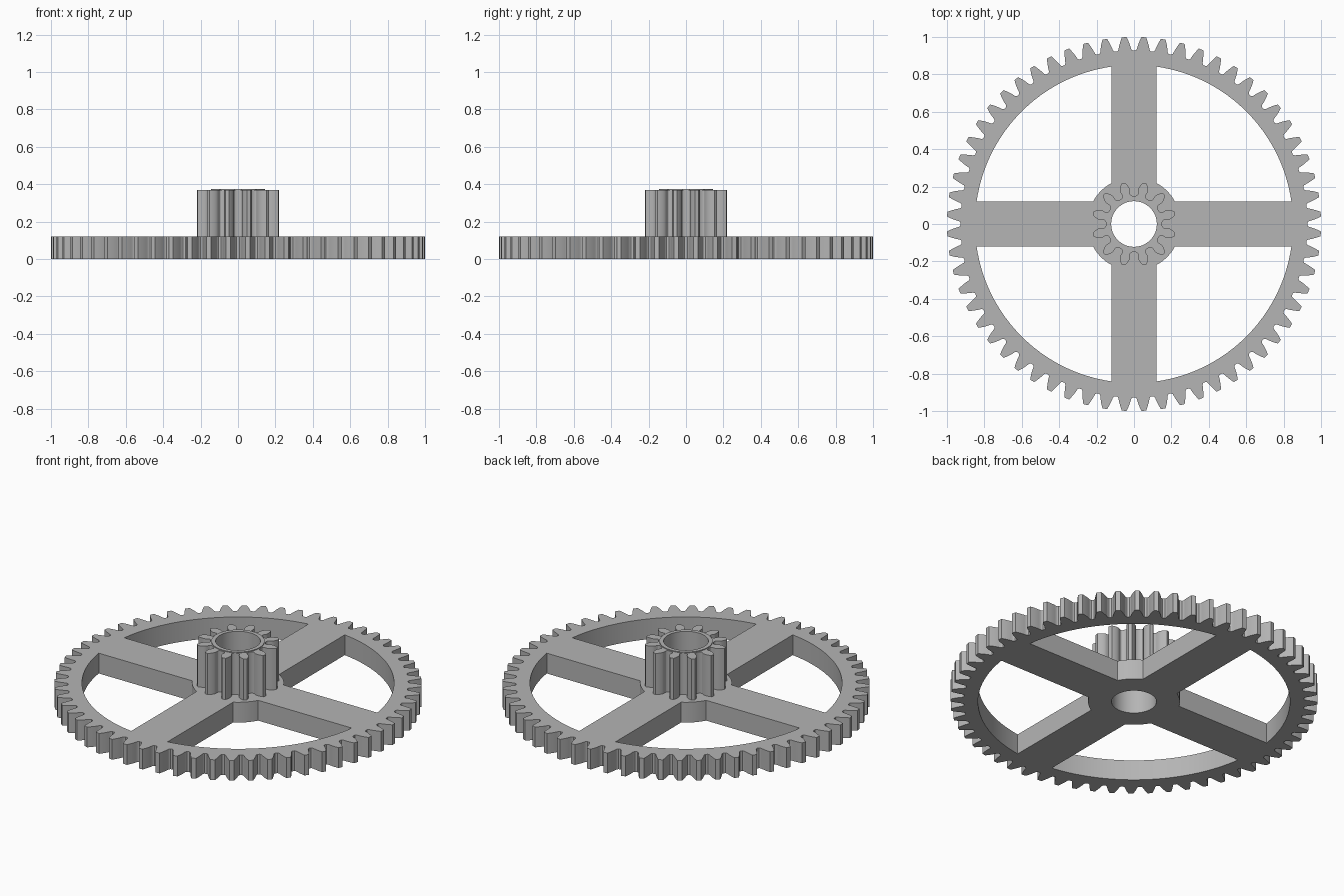
import bpy, bmesh
from math import pi, sin, cos, tan, acos, asin, radians

if "Cube" in bpy.data.objects:
    bpy.data.objects.remove(bpy.data.objects["Cube"])

MODULE = 2 / 62          # tooth size shared by both gears
BORE, SPOKE_HALF = 0.122, 0.121
RIM, HUB = 0.85, 0.25
WHEEL_TOP, PINION_TOP, COLLAR_TOP = 0.122, 0.37, 0.375

grey = bpy.data.materials.new("plain grey")
grey.use_nodes = True
grey.diffuse_color = (0.46, 0.46, 0.46, 1)
grey.node_tree.nodes["Principled BSDF"].inputs["Base Color"].default_value = grey.diffuse_color


def polar(r, a):
    return (r * cos(a), r * sin(a))


def arc(r, start, end, steps):
    return [polar(r, start + (end - start) * i / steps) for i in range(steps + 1)]


def circle(r, steps=72):
    return arc(r, 0, 2 * pi, steps)[:-1]


def gear_outline(teeth, foot):
    """Involute teeth; foot lists (radius, half angle) pairs below the flank."""
    pitch = MODULE * teeth / 2
    base = pitch * cos(radians(20))
    start, tip = max(base, foot[-1][0] + 0.004), pitch + MODULE

    def involute(r):
        a = acos(min(1, base / r))
        return tan(a) - a

    half = pi / (2 * teeth) + involute(pitch / cos(0) if teeth else 1)
    flank = list(foot)
    for i in range(6):
        r = start + (tip - start) * i / 5
        flank.append((r, half - involute(r)))
    points = []
    for n in range(teeth):
        mid = (n + 0.5) * 2 * pi / teeth
        points += [polar(r, mid - a) for r, a in flank]
        points += [polar(r, mid + a) for r, a in reversed(flank)]
    return points


def plate(name, outlines, bottom, top):
    """Extrude a flat outline with holes between two heights."""
    curve = bpy.data.curves.new(name, "CURVE")
    curve.dimensions = "2D"
    curve.fill_mode = "BOTH"
    curve.extrude = (top - bottom) / 2
    for outline in outlines:
        spline = curve.splines.new("POLY")
        spline.points.add(len(outline) - 1)
        for point, (x, y) in zip(spline.points, outline):
            point.co = (x, y, 0, 1)
        spline.use_cyclic_u = True
    obj = bpy.data.objects.new(name, curve)
    bpy.context.collection.objects.link(obj)
    bpy.ops.object.select_all(action="DESELECT")
    obj.select_set(True)
    bpy.context.view_layer.objects.active = obj
    bpy.ops.object.convert(target="MESH")
    obj = bpy.context.view_layer.objects.active
    obj.name = name

    # Weld the caps to the walls and set the height
    bm = bmesh.new()
    bm.from_mesh(obj.data)
    bmesh.ops.remove_doubles(bm, verts=bm.verts, dist=0.00005)
    bmesh.ops.translate(bm, verts=bm.verts, vec=(0, 0, (top + bottom) / 2))
    bmesh.ops.recalc_face_normals(bm, faces=bm.faces)
    bm.to_mesh(obj.data)
    bm.free()
    obj.data.materials.clear()
    obj.data.materials.append(grey)
    bpy.ops.object.shade_smooth_by_angle(angle=radians(25))
    return obj


# Four windows leave a cross of straight spokes between hub and rim
outer, inner = asin(SPOKE_HALF / RIM), asin(SPOKE_HALF / HUB)
windows = []
for q in range(4):
    turn = q * pi / 2
    windows.append(arc(RIM, turn + outer, turn + pi / 2 - outer, 32)
                   + arc(HUB, turn + pi / 2 - inner, turn + inner, 8))

# Large spoked wheel
wheel_teeth = gear_outline(60, [(0.927, 0.045), (0.931, 0.040)])
plate("spoked_gear_wheel", [wheel_teeth, circle(BORE)] + windows, 0, WHEEL_TOP)

# Small pinion with undercut teeth
pinion_teeth = gear_outline(12, [(0.150, 0.205), (0.154, 0.155), (0.160, 0.132), (0.170, 0.134)])
plate("pinion", [pinion_teeth, circle(BORE)], WHEEL_TOP, PINION_TOP)

# Thin raised collar around the bore
plate("bore_collar", [circle(0.145), circle(BORE)], PINION_TOP, COLLAR_TOP)
